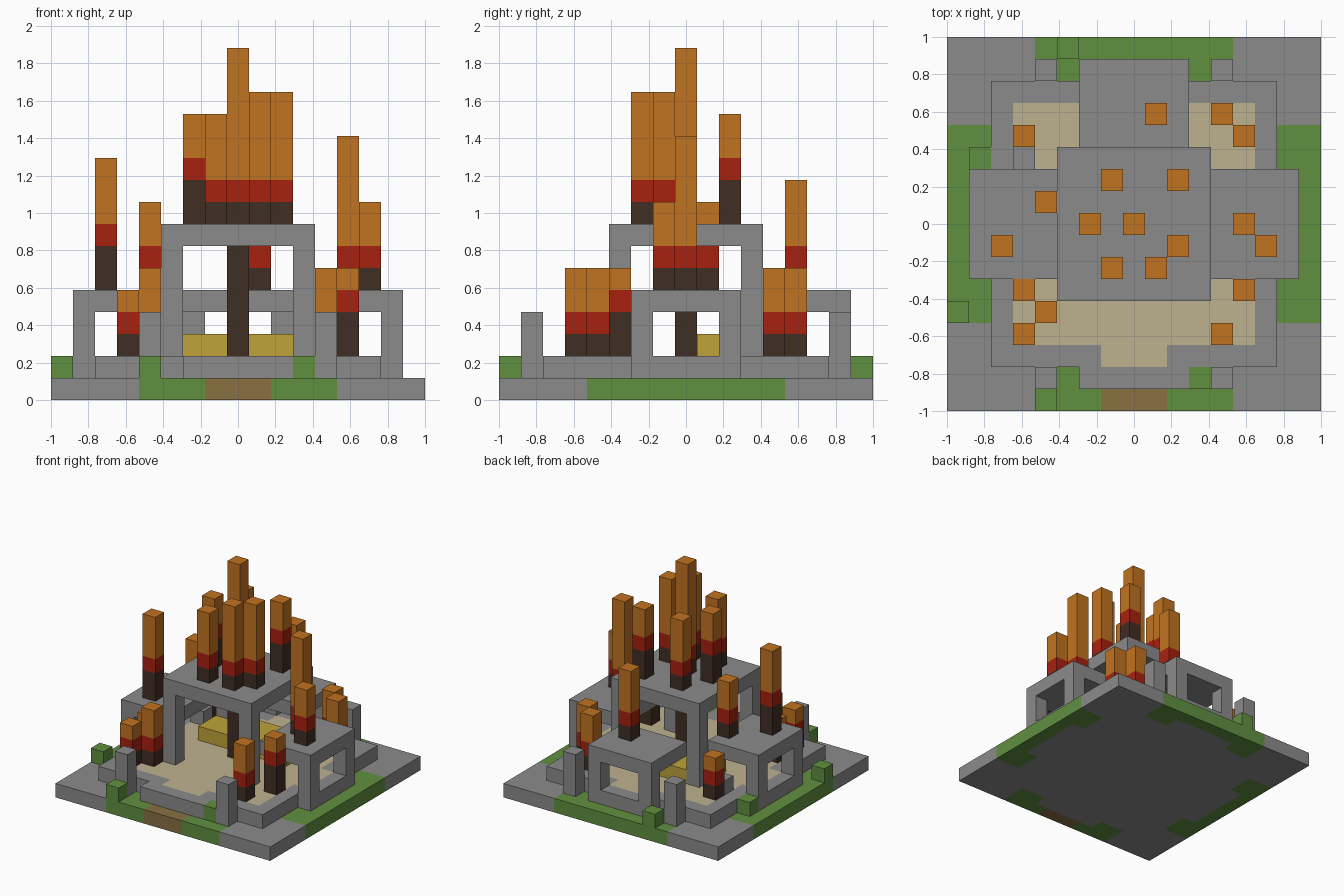
import bpy
import bmesh
from mathutils import Vector

cube = bpy.data.objects.get("Cube")
if cube:
    bpy.data.objects.remove(cube)

N = 17            # cells per side
U = 2.0 / N       # cell size


def linear(c):
    c /= 255
    return c / 12.92 if c <= 0.04045 else ((c + 0.055) / 1.055) ** 2.4


def material(name, r, g, b):
    m = bpy.data.materials.new(name)
    m.use_nodes = True
    col = (linear(r), linear(g), linear(b), 1)
    m.diffuse_color = col
    m.node_tree.nodes["Principled BSDF"].inputs["Base Color"].default_value = col
    m.roughness = 0.9
    return m


STONE = material("stone_grey", 139, 139, 139)
GRASS = material("grass_green", 96, 144, 64)
DIRT = material("dirt_brown", 137, 112, 66)
SAND = material("sand_beige", 190, 178, 144)
GOLD = material("straw_gold", 191, 163, 58)
CHAR = material("charred_dark", 64, 45, 36)
RED = material("ember_red", 168, 33, 16)
ORANGE = material("flame_orange", 193, 115, 33)

DIRS = [Vector(d) for d in ((1, 0, 0), (-1, 0, 0), (0, 1, 0), (0, -1, 0), (0, 0, 1), (0, 0, -1))]


def build(name, cells):
    """Make one object from a dict of grid cell -> material, outer faces only."""
    mats = list(dict.fromkeys(cells.values()))
    bm = bmesh.new()
    for cell, mat in cells.items():
        mid = Vector(cell) + Vector((0.5, 0.5, 0.5))
        for d in DIRS:
            if tuple(int(a + b) for a, b in zip(cell, d)) in cells:
                continue
            s = Vector((d.y, d.z, d.x))
            t = d.cross(s)
            ring = [mid + (d + s + t) / 2, mid + (d - s + t) / 2,
                    mid + (d - s - t) / 2, mid + (d + s - t) / 2]
            verts = [bm.verts.new(((p.x - N / 2) * U, (p.y - N / 2) * U, p.z * U)) for p in ring]
            face = bm.faces.new(verts)
            face.material_index = mats.index(mat)
    bmesh.ops.remove_doubles(bm, verts=bm.verts, dist=U / 100)
    bmesh.ops.recalc_face_normals(bm, faces=bm.faces)
    mesh = bpy.data.meshes.new(name)
    bm.to_mesh(mesh)
    bm.free()
    for m in mats:
        mesh.materials.append(m)
    obj = bpy.data.objects.new(name, mesh)
    bpy.context.collection.objects.link(obj)
    return obj


def block(i0, i1, j0, j1, k0, k1, mat):
    """Cells of a box, both ends included."""
    return {(i, j, k): mat for i in range(i0, i1 + 1)
            for j in range(j0, j1 + 1) for k in range(k0, k1 + 1)}


# Base slab: stone with grass strips along each side and a dirt entrance
def ground(i, j):
    if j == 0 and abs(i - 8) <= 1:
        return DIRT
    a, b = sorted((abs(i - 8), abs(j - 8)))
    if a <= 4 and (b == 8 or (b == 7 and a >= 3)):
        return GRASS
    return STONE


build("base_slab", {(i, j, 0): ground(i, j) for i in range(N) for j in range(N)})


# Raised floor: square with four bays, stone rim around sand
def floor(i, j):
    a, b = sorted((abs(i - 8), abs(j - 8)))
    if b > 7 or (b == 7 and a > 2):
        return None
    return SAND if b <= 5 or (b == 6 and a <= 1) else STONE


build("floor", {(i, j, 1): floor(i, j) for i in range(N) for j in range(N) if floor(i, j)})

# Central tower: four columns and a roof
tower = block(5, 11, 5, 11, 7, 7, STONE)
for i in (5, 11):
    for j in (5, 11):
        tower.update(block(i, i, j, j, 2, 6, STONE))
build("tower", tower)

# Side and back wings: roof on two outer pillars
for name, i0, i1, outer in (("right_wing", 1, 4, 1), ("left_wing", 12, 15, 15)):
    wing = block(i0, i1, 6, 10, 4, 4, STONE)
    for j in (6, 10):
        wing.update(block(outer, outer, j, j, 2, 3, STONE))
    build(name, wing)
wing = block(6, 10, 12, 15, 4, 4, STONE)
for i in (6, 10):
    wing.update(block(i, i, 15, 15, 2, 3, STONE))
build("back_wing", wing)

# Free-standing posts and a fallen stone
for i in (4, 12):
    for j in (1, 15):
        build("post", block(i, i, j, j, 1, 3, STONE))
build("fallen_stone", block(3, 3, 11, 11, 2, 2, STONE))

# Bushes
for i, j in ((4, 0), (11, 1), (0, 4), (1, 11), (5, 16)):
    build("bush", block(i, i, j, j, 1, 1, GRASS))

# Straw platform and the charred trunk inside the tower
straw = block(5, 11, 9, 10, 2, 2, GOLD)
straw.update(block(6, 10, 11, 11, 2, 2, GOLD))
build("straw_platform", straw)
build("charred_trunk", block(8, 8, 8, 8, 2, 6, CHAR))

# Flames, grouped by the level they stand on: (i, j, charred height, top)
FLAMES = {
    2: ((3, 3, 1, 5), (3, 5, 1, 5), (3, 12, 1, 5), (4, 4, 1, 6), (12, 3, 1, 6),
        (13, 5, 2, 6), (12, 13, 1, 6), (13, 12, 1, 6)),
    5: ((2, 7, 2, 11), (4, 9, 1, 9), (9, 13, 1, 10), (13, 8, 1, 12), (14, 7, 1, 9)),
    8: ((6, 8, 2, 13), (7, 6, 1, 13), (7, 10, 1, 13), (8, 8, 1, 16),
        (9, 6, 1, 14), (10, 7, 1, 14), (10, 10, 2, 13)),
}
for base, flames in FLAMES.items():
    for i, j, char, top in flames:
        red = base + char
        cells = block(i, i, j, j, base, red - 1, CHAR)
        cells.update(block(i, i, j, j, red, red, RED))
        cells.update(block(i, i, j, j, red + 1, top - 1, ORANGE))
        build("flame", cells)
